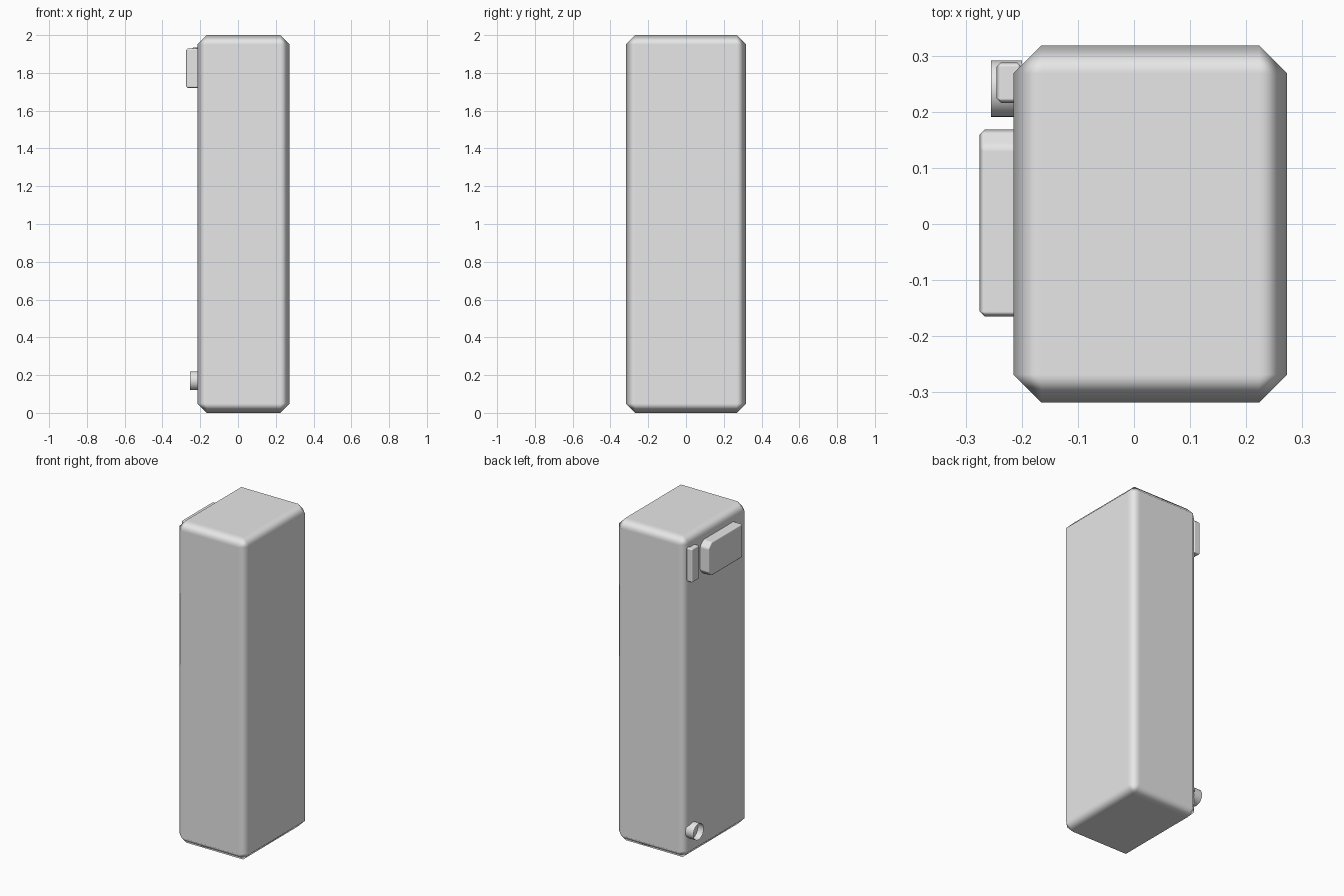
import bpy, bmesh
from math import pi

cube = bpy.data.objects.get("Cube")
if cube:
    bpy.data.objects.remove(cube, do_unlink=True)

grey = bpy.data.materials.new("light_grey")
grey.use_nodes = True
grey.diffuse_color = (0.8, 0.8, 0.8, 1)
grey.node_tree.nodes["Principled BSDF"].inputs["Base Color"].default_value = (0.8, 0.8, 0.8, 1)


def chamfered_box(name, low, high, chamfer, end_chamfer=0):
    """Box between two corners; end_chamfer cuts the +y end's upper and lower edges."""
    bm = bmesh.new()
    bmesh.ops.create_cube(bm, size=1)
    for v in bm.verts:
        v.co = [high[i] if v.co[i] > 0 else low[i] for i in range(3)]
    if end_chamfer:
        ends = [e for e in bm.edges
                if all(abs(v.co.y - high[1]) < 1e-5 for v in e.verts)
                and abs(e.verts[0].co.z - e.verts[1].co.z) < 1e-5]
        bmesh.ops.bevel(bm, geom=ends, offset=end_chamfer, segments=1,
                        affect='EDGES', profile=0.5)
    mesh = bpy.data.meshes.new(name)
    bm.to_mesh(mesh)
    bm.free()
    mesh.materials.append(grey)
    for p in mesh.polygons:
        p.use_smooth = True
    obj = bpy.data.objects.new(name, mesh)
    bpy.context.collection.objects.link(obj)
    bevel = obj.modifiers.new("chamfer", 'BEVEL')
    bevel.width = chamfer
    bevel.segments = 1
    bevel.harden_normals = True
    return obj


# Tall main casing
chamfered_box("casing", (-0.215, -0.318, 0), (0.273, 0.318, 2), 0.05)

# Raised panel and small switch block near the top of the side
chamfered_box("side_panel", (-0.275, -0.165, 1.72), (-0.2, 0.168, 1.93), 0.009, 0.03)
chamfered_box("switch_block", (-0.245, 0.216, 1.725), (-0.2, 0.288, 1.935), 0.008)

# Open outlet pipe near the bottom
bpy.ops.mesh.primitive_cylinder_add(vertices=32, radius=0.05, depth=0.055,
                                    end_fill_type='NOTHING',
                                    location=(-0.2275, 0.241, 0.17),
                                    rotation=(0, pi / 2, 0))
pipe = bpy.context.object
pipe.name = "outlet_pipe"
pipe.data.materials.append(grey)
bpy.ops.object.shade_smooth()
